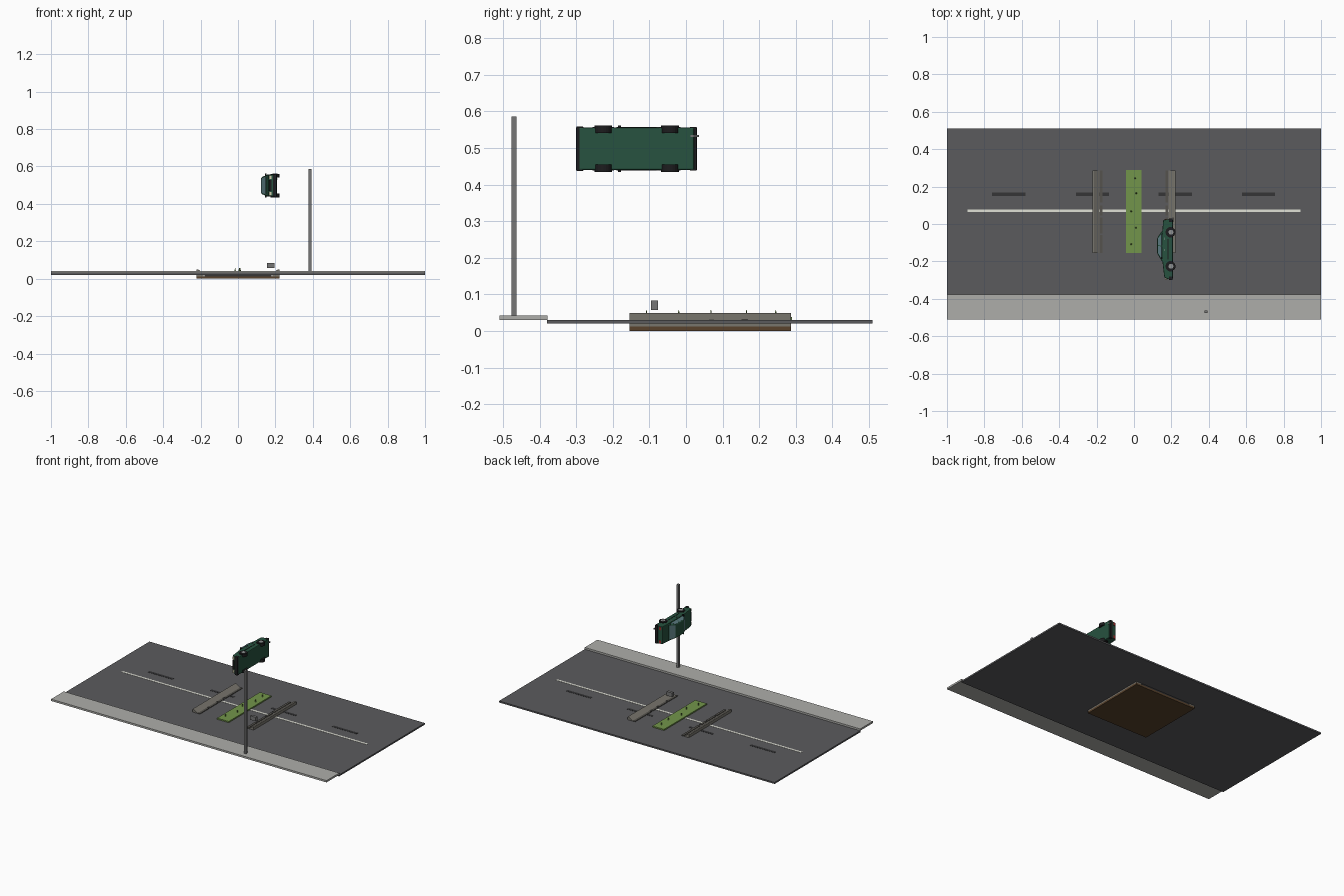
import bpy, bmesh, math
from mathutils import Vector

if "Cube" in bpy.data.objects:
    bpy.data.objects.remove(bpy.data.objects["Cube"])

MATS = {}
def paint(ob, name, rgb):
    if name not in MATS:
        MATS[name] = bpy.data.materials.new(name)
        MATS[name].diffuse_color = (*rgb, 1)
    ob.data.materials.append(MATS[name])

ASPHALT = ("asphalt", (0.105, 0.105, 0.11))
PAVE = ("pavement", (0.42, 0.42, 0.40))
DARK = ("dark", (0.035, 0.035, 0.037))
WHITE = ("line_white", (0.75, 0.76, 0.68))
SOIL = ("soil", (0.10, 0.055, 0.025))
STONE = ("stone", (0.19, 0.18, 0.155))
STONE_DARK = ("stone_dark", (0.09, 0.085, 0.075))
GRASS = ("grass", (0.17, 0.30, 0.07))
STEEL = ("steel", (0.18, 0.18, 0.18))
GREEN = ("car_green", (0.02, 0.085, 0.05))
GLASS = ("glass", (0.10, 0.19, 0.21))
BLACK = ("rubber", (0.012, 0.012, 0.013))
CHROME = ("hub_grey", (0.28, 0.29, 0.29))
LAMP = ("headlight", (0.65, 0.62, 0.42))
RED = ("tail_light", (0.35, 0.02, 0.02))

def finish(bm, name, mat, bevel=0):
    bmesh.ops.recalc_face_normals(bm, faces=bm.faces)
    me = bpy.data.meshes.new(name)
    bm.to_mesh(me)
    bm.free()
    ob = bpy.data.objects.new(name, me)
    bpy.context.collection.objects.link(ob)
    paint(ob, *mat)
    if bevel:
        b = ob.modifiers.new("bevel", 'BEVEL')
        b.width, b.segments = bevel, 2
    return ob

def bridge(a, b, name, mat, bevel=0):
    """Closed solid between two matching outlines."""
    bm = bmesh.new()
    va, vb = [bm.verts.new(p) for p in a], [bm.verts.new(p) for p in b]
    n = len(a)
    bm.faces.new(va)
    bm.faces.new(vb)
    for i in range(n):
        j = (i + 1) % n
        bm.faces.new((va[i], va[j], vb[j], vb[i]))
    return finish(bm, name, mat, bevel)

def box(name, mat, x0, x1, y0, y1, z0, z1, bevel=0):
    ring = [(x0, y0), (x1, y0), (x1, y1), (x0, y1)]
    return bridge([(*p, z0) for p in ring], [(*p, z1) for p in ring], name, mat, bevel)

# Street, pavement and markings
box("road", ASPHALT, -1, 1, -0.38, 0.51, 0.02, 0.03)
box("pavement", PAVE, -1, 1, -0.51, -0.378, 0.03, 0.042)
box("road_line", WHITE, -0.89, 0.89, 0.063, 0.077, 0.029, 0.0312)
for x0, x1 in ((-0.76, -0.58), (-0.31, -0.135), (0.13, 0.31), (0.577, 0.755)):
    box("road_dash", DARK, x0, x1, 0.151, 0.169, 0.029, 0.0312)
box("lamp_post", STEEL, 0.378, 0.392, -0.477, -0.463, 0.04, 0.586)
box("small_box", STEEL, 0.155, 0.195, -0.095, -0.077, 0.057, 0.083)

# Planted bed: soil base, tilted kerbs, grass strip
box("soil_base", SOIL, -0.222, 0.222, -0.155, 0.287, 0, 0.012)
box("soil_core", DARK, -0.18, 0.18, -0.155, 0.287, 0.012, 0.02)
for s in (-1, 1):
    prof = [(0.185, 0.012), (0.222, 0.012), (0.222, 0.049), (0.213, 0.049), (0.185, 0.032)]
    bridge([(s * x, -0.155, z) for x, z in prof], [(s * x, 0.287, z) for x, z in prof], "kerb", STONE)
    for y0, y1 in ((-0.155, -0.06), (-0.05, 0.035), (0.045, 0.10), (0.115, 0.287)):
        box("kerb_stone", STONE_DARK, *sorted((s * 0.168, s * 0.183)), y0, y1, 0.028, 0.034)
box("grass_strip", GRASS, -0.043, 0.041, -0.155, 0.289, 0.028, 0.038)
for x, y in ((-0.015, -0.108), (0.01, -0.02), (-0.015, 0.068), (0.012, 0.165), (0.006, 0.245)):
    bm = bmesh.new()
    bmesh.ops.create_cone(bm, cap_ends=True, segments=5, radius1=0.005, radius2=0.0005, depth=0.022)
    bmesh.ops.translate(bm, verts=bm.verts, vec=(x, y, 0.047))
    finish(bm, "grass_tuft", GRASS)

# Car, floating on its side: u = along, h = up, w = sideways
def C(u, h, w):
    return Vector((0.222 - h, u, 0.498 + w))

def car_box(name, mat, u0, u1, h0, h1, w0, w1, bevel=0):
    ring = [(u0, h0), (u1, h0), (u1, h1), (u0, h1)]
    return bridge([C(*p, w0) for p in ring], [C(*p, w1) for p in ring], name, mat, bevel)

def panel(name, mat, pts, out, t=0.0012):
    """Thin plate standing off a car face."""
    p = [C(*q) for q in pts]
    n = (p[1] - p[0]).cross(p[2] - p[0]).normalized()
    if n.dot(C(*out) - C(0, 0, 0)) < 0:
        n = -n
    return bridge([q - n * t for q in p], [q + n * t for q in p], name, mat)

body = [(-0.292, 0.014), (0.022, 0.014), (0.026, 0.034), (0.022, 0.066), (-0.05, 0.071),
        (-0.20, 0.070), (-0.285, 0.060), (-0.295, 0.040)]
bridge([C(u, h, -0.058) for u, h in body], [C(u, h, 0.058) for u, h in body], "car_body", GREEN, 0.004)

# Cabin and glazing
base = {"f": -0.205, "r": -0.035, "h": 0.069, "w": 0.055}
top = {"f": -0.155, "r": -0.075, "h": 0.098, "w": 0.043}
def ring(d):
    return [(d["f"], d["h"], -d["w"]), (d["r"], d["h"], -d["w"]), (d["r"], d["h"], d["w"]), (d["f"], d["h"], d["w"])]
bridge([C(*p) for p in ring(base)], [C(*p) for p in ring(top)], "car_cabin", GREEN, 0.003)
def on_cabin(u_end, s, t, k):
    mix = lambda a, b: a + (b - a) * t
    return (mix(base[u_end], top[u_end]), mix(base["h"], top["h"]), s * k * mix(base["w"], top["w"]))
for name, e, out in (("windscreen", "f", (-1, 0, 0)), ("rear_window", "r", (1, 0, 0))):
    panel(name, GLASS, [on_cabin(e, -1, .15, .87), on_cabin(e, 1, .15, .87),
                        on_cabin(e, 1, .88, .87), on_cabin(e, -1, .88, .87)], out)
for s in (-1, 1):
    a, b = [on_cabin(e, s, .15, 1) for e in "fr"]
    c, d = [on_cabin(e, s, .85, 1) for e in "rf"]
    def between(p, q, t):
        return tuple(Vector(p).lerp(Vector(q), t))
    for t0, t1 in ((.08, .49), (.53, .92)):
        panel("side_window", GLASS, [between(a, b, t0), between(a, b, t1),
                                     between(d, c, t1), between(d, c, t0)], (0, 0, s))
    # Wheels, arches, mirrors and trims
    for u in (-0.226, -0.044):
        for name, mat, r, w, depth in (("wheel_arch", BLACK, 0.029, 0.052, 0.0145), ("tyre", BLACK, 0.0245, 0.053, 0.020),
                                       ("hub", CHROME, 0.013, 0.058, 0.012)):
            bm = bmesh.new()
            bmesh.ops.create_cone(bm, cap_ends=True, segments=20, radius1=r, radius2=r, depth=depth)
            if name == "wheel_arch":
                geo = bm.verts[:] + bm.edges[:] + bm.faces[:]
                bmesh.ops.bisect_plane(bm, geom=geo, plane_co=(0.008, 0, 0), plane_no=(1, 0, 0), clear_outer=True)
                bmesh.ops.holes_fill(bm, edges=bm.edges)
            bmesh.ops.translate(bm, verts=bm.verts, vec=C(u, 0.0245, s * w))
            finish(bm, name, mat)
    car_box("mirror", BLACK, -0.186, -0.177, 0.070, 0.078, s * 0.052, s * 0.064)
    car_box("side_trim", BLACK, -0.19, -0.08, 0.038, 0.042, s * 0.057, s * 0.0595)
    for u in (-0.145, -0.085):
        car_box("door_handle", CHROME, u, u + 0.012, 0.058, 0.061, s * 0.057, s * 0.0595)
    car_box("headlight", LAMP, -0.296, -0.285, 0.043, 0.055, s * 0.034, s * 0.053)
    car_box("tail_light", RED, 0.018, 0.0265, 0.044, 0.058, s * 0.034, s * 0.054)
car_box("front_bumper", BLACK, -0.300, -0.280, 0.016, 0.036, -0.061, 0.061, 0.003)
car_box("rear_bumper", BLACK, 0.010, 0.030, 0.016, 0.036, -0.060, 0.060, 0.003)
car_box("grille", BLACK, -0.297, -0.286, 0.043, 0.055, -0.029, 0.029)
car_box("exhaust", STEEL, 0.012, 0.036, 0.011, 0.017, 0.032, 0.038)

for m in bpy.data.materials:
    if m.users and not m.is_grease_pencil:
        m.use_nodes = True
        m.node_tree.nodes["Principled BSDF"].inputs["Base Color"].default_value = m.diffuse_color
